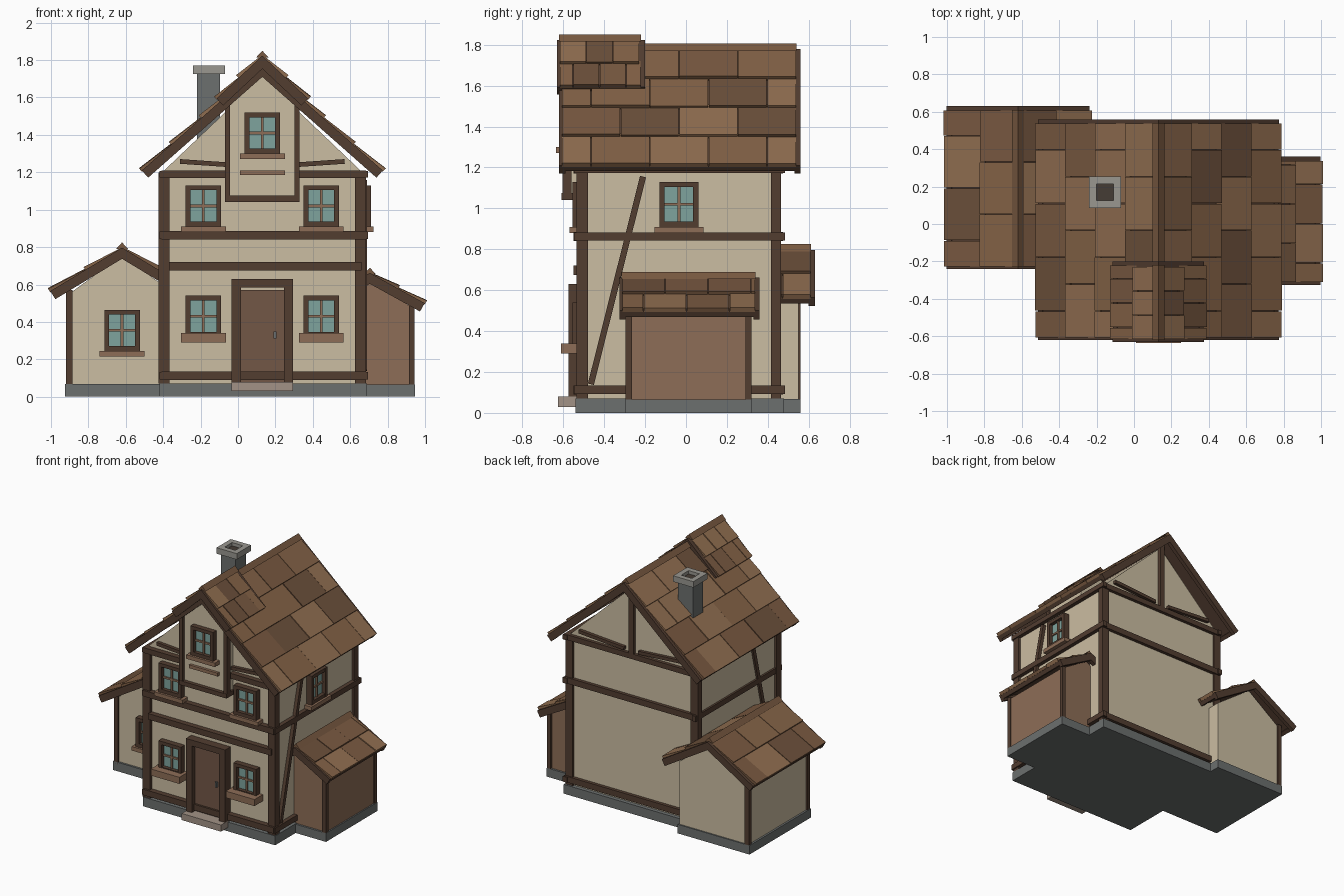
import bpy, bmesh, math, random
from mathutils import Matrix, Vector

if "Cube" in bpy.data.objects:
    bpy.data.objects.remove(bpy.data.objects["Cube"])
random.seed(4)

def mat(name, r, g, b):
    m = bpy.data.materials.new(name)
    m.diffuse_color = (r, g, b, 1)
    m.use_nodes = True
    m.node_tree.nodes["Principled BSDF"].inputs["Base Color"].default_value = m.diffuse_color
    return m

CREAM = mat("plaster", .60, .51, .36)
DARK = mat("dark_timber", .085, .047, .030)
BROWN = mat("brown_boards", .27, .155, .095)
DOOR = mat("door_wood", .17, .095, .062)
GLASS = mat("glass", .21, .37, .34)
STONE = mat("stone", .15, .16, .158)
PALE = mat("pale_stone", .36, .29, .24)
CAP = mat("cap_stone", .32, .31, .28)
SOOT = mat("soot", .06, .045, .035)
TILES = [mat("tile_%d" % i, *c) for i, c in enumerate(
    [(.19, .10, .052), (.23, .123, .062), (.28, .155, .08), (.15, .08, .043)])]
SIDE = Matrix.Rotation(math.pi / 2, 4, 'Z')   # turns a front part towards +x


def prism(name, pts, y0, y1, m, M=None):
    """Extrude an x-z outline from y0 to y1."""
    bm = bmesh.new()
    f = bm.faces.new([bm.verts.new((x, y0, z)) for x, z in pts])
    r = bmesh.ops.extrude_face_region(bm, geom=[f])
    vs = [v for v in r["geom"] if isinstance(v, bmesh.types.BMVert)]
    bmesh.ops.translate(bm, verts=vs, vec=(0, y1 - y0, 0))
    bmesh.ops.recalc_face_normals(bm, faces=bm.faces)
    if M is not None:
        bm.transform(M)
    me = bpy.data.meshes.new(name)
    bm.to_mesh(me)
    bm.free()
    me.materials.append(m)
    ob = bpy.data.objects.new(name, me)
    bpy.context.collection.objects.link(ob)
    return ob


def box(name, x0, x1, y0, y1, z0, z1, m, M=None):
    return prism(name, [(x0, z0), (x1, z0), (x1, z1), (x0, z1)], y0, y1, m, M)


def beam(name, a, b, w, y0, y1, M=None):
    """Slanted timber between two x-z points."""
    a, b = Vector(a), Vector(b)
    d = (b - a).normalized()
    n = Vector((-d.y, d.x)) * w / 2
    prism(name, [a - n, b - n, b + n, a + n], y0, y1, DARK, M)


def house(name, xc, hw, z0, zs, za, y0, y1, m):
    """Gabled body."""
    prism(name, [(xc - hw, z0), (xc + hw, z0), (xc + hw, zs), (xc, za), (xc - hw, zs)], y0, y1, m)


def window(name, x, z, y, M=None, planter=False):
    """Four-pane window centred at x, z on the wall plane y."""
    w, h, t = .095, .11, .026
    box(name + "_glass", x - w + t, x + w - t, y - .015, y + .01, z - h + t, z + h - t, GLASS, M)
    for s in (-1, 1):
        a, b = sorted((x + s * w, x + s * (w - t)))
        box(name + "_jamb", a, b, y - .045, y, z - h, z + h, DARK, M)
        a, b = sorted((z + s * h, z + s * (h - t)))
        box(name + "_rail", x - w + t, x + w - t, y - .043, y, a, b, DARK, M)
    box(name + "_mullion", x - .007, x + .007, y - .027, y, z - h + t, z + h - t, BROWN, M)
    box(name + "_transom", x - w + t, x + w - t, y - .025, y, z - .007, z + .007, BROWN, M)
    d, k = (.10, .05) if planter else (.06, .03)
    box(name + "_sill", x - .12, x + .12, y - d, y, z - h - .03, z - h - .03 + k, BROWN, M)


def roof(name, xc, hw, ze, za, y0, y1, rows, tile, th=.045):
    """Gable roof: dark deck, barge boards, eave boards, staggered tiles, ridge cap."""
    L = math.hypot(hw, za - ze)
    c, s = hw / L, (za - ze) / L
    for g, side in ((-1, "left"), (1, "right")):
        def P(u, t):
            return (xc + g * (hw - u * c + t * s), ze + u * s + t * c)
        apex = lambda t: (xc, za + t / c)
        prism(f"{name}_{side}_deck", [P(0, 0), P(0, -.02), apex(-.02), apex(0)], y0 + .02, y1 - .02, DARK)
        for a, b in ((y0, y0 + .03), (y1 - .03, y1)):
            prism(f"{name}_{side}_barge", [P(0, .006), P(0, -th), apex(-th), apex(.006)], a, b, DARK)
        prism(f"{name}_{side}_eave", [P(0, .004), P(0, -.03), P(.03, -.03), P(.03, .004)], y0 + .02, y1 - .02, DARK)
        a, b, step = y0 + .012, y1 - .02, L / rows
        for r in range(rows):
            y = a - (tile / 2 if r % 2 == 0 else 0)
            u0, u1 = r * step, min((r + 1) * step + .02, L)
            while y < b - .01:
                p, q = max(y, a), min(y + tile, b)
                if q - p > .02:
                    k = random.uniform(-.003, .003)
                    prism(f"{name}_{side}_tile", [P(u0 - .004, 0), P(u0 - .004, .024 + k),
                          P(u1, .008 + k), P(u1, 0)], p + .002, q - .002, random.choice(TILES))
                y += tile
    prism(name + "_ridge_cap", [(xc - .032, za), (xc + .032, za), (xc, za + .035)], y0 + .01, y1 - .02, TILES[0])


# Stone footings
box("main_footing", -.42, .69, -.54, .48, 0, .07, STONE)
box("left_wing_footing", -.925, -.32, -.175, .56, 0, .068, STONE)
box("right_shed_footing", .5, .945, -.295, .32, 0, .066, STONE)
box("door_step", -.035, .295, -.625, -.50, .03, .08, PALE)

# Bodies
house("main_body", .13, .535, .05, 1.20, 1.71, -.51, .45, CREAM)
house("left_wing_body", -.62, .29, .05, .545, .755, -.16, .55, CREAM)
house("right_shed_body", .705, .23, .05, .475, .615, -.28, .305, BROWN)
house("dormer_body", .13, .185, 1.05, 1.585, 1.765, -.58, -.22, CREAM)

# Roofs
roof("main_roof", .13, .64, 1.205, 1.77, -.62, .56, 4, .287)
roof("dormer_roof", .13, .24, 1.59, 1.815, -.63, -.20, 2, .13)
roof("left_wing_roof", -.62, .38, .56, .79, -.24, .63, 2, .28)
roof("right_shed_roof", .705, .29, .495, .655, -.325, .36, 2, .21)

# Corner posts
for x0, x1 in ((-.425, -.365), (.625, .685)):
    for y0, y1 in ((-.535, -.48), (.415, .465)):
        box("corner_post", x0, x1, y0, y1, .07, 1.20, DARK)
for y0, y1 in ((-.175, -.14), (.53, .56)):
    box("left_wing_post", -.92, -.885, y0, y1, .05, .57, DARK)
for y0, y1 in ((-.295, -.265), (.29, .32)):
    box("right_shed_post", .913, .943, y0, y1, .04, .485, DARK)

# Horizontal beams around the house
for z0, z1 in ((.09, .135), (.84, .885), (1.17, 1.21)):
    box("front_beam", -.41, .685, -.55, -.50, z0, z1, DARK)
    box("back_beam", -.41, .685, .44, .475, z0, z1, DARK)
    for x0, x1 in ((-.42, -.39), (.66, .695)):
        box("side_beam", x0, x1, -.548, .485, z0 + .002, z1 - .002, DARK)
box("front_mid_beam", -.37, .66, -.55, -.50, .675, .72, DARK)

# Gable braces front and back, side braces
for y0, y1 in ((-.535, -.50), (.44, .475)):
    for g in (-1, 1):
        beam("gable_brace", (.13 + g * .06, 1.232), (.13 + g * .44, 1.258), .025, y0, y1)
box("back_gable_post", .11, .15, .44, .475, 1.2, 1.72, DARK)
beam("right_side_brace", (-.465, .14), (-.21, 1.155), .03, -.69, -.66, SIDE)
beam("left_side_brace", (-.465, .14), (-.21, 1.155), .03, .39, .42, SIDE)

# Dormer timbers
for x in (-.07, .302):
    box("dormer_post", x, x + .028, -.605, -.56, 1.05, 1.60, DARK)
box("dormer_bottom_beam", -.07, .33, -.608, -.50, 1.042, 1.075, DARK)
box("dormer_plank", .01, .25, -.60, -.57, 1.185, 1.21, BROWN)

# Windows
for x in (-.185, .445):
    window("lower_window", x, .43, -.51, planter=True)
    window("upper_window", x, 1.02, -.51)
window("dormer_window", .13, 1.41, -.575)
window("left_wing_window", -.62, .355, -.16)
window("right_side_window", -.035, 1.02, -.665, SIDE)

# Door
box("door_leaf", .01, .25, -.535, -.50, .08, .57, DOOR)
for x0, x1 in ((-.035, .015), (.245, .295)):
    box("door_jamb", x0, x1, -.575, -.50, .075, .63, DARK)
box("door_lintel", .015, .245, -.574, -.50, .585, .63, DARK)
box("door_handle", .19, .205, -.55, -.53, .31, .35, STONE)

# Chimney with open cap
box("chimney_stack", -.22, -.095, .108, .232, 1.30, 1.735, STONE)
for a, b in ((-.24, -.20), (-.11, -.07)):
    box("chimney_cap_side", a, b, .085, .255, 1.725, 1.77, CAP)
for a, b in ((.085, .125), (.215, .255)):
    box("chimney_cap_end", -.20, -.11, a, b, 1.725, 1.77, CAP)
box("chimney_flue", -.20, -.11, .125, .215, 1.70, 1.745, SOOT)
